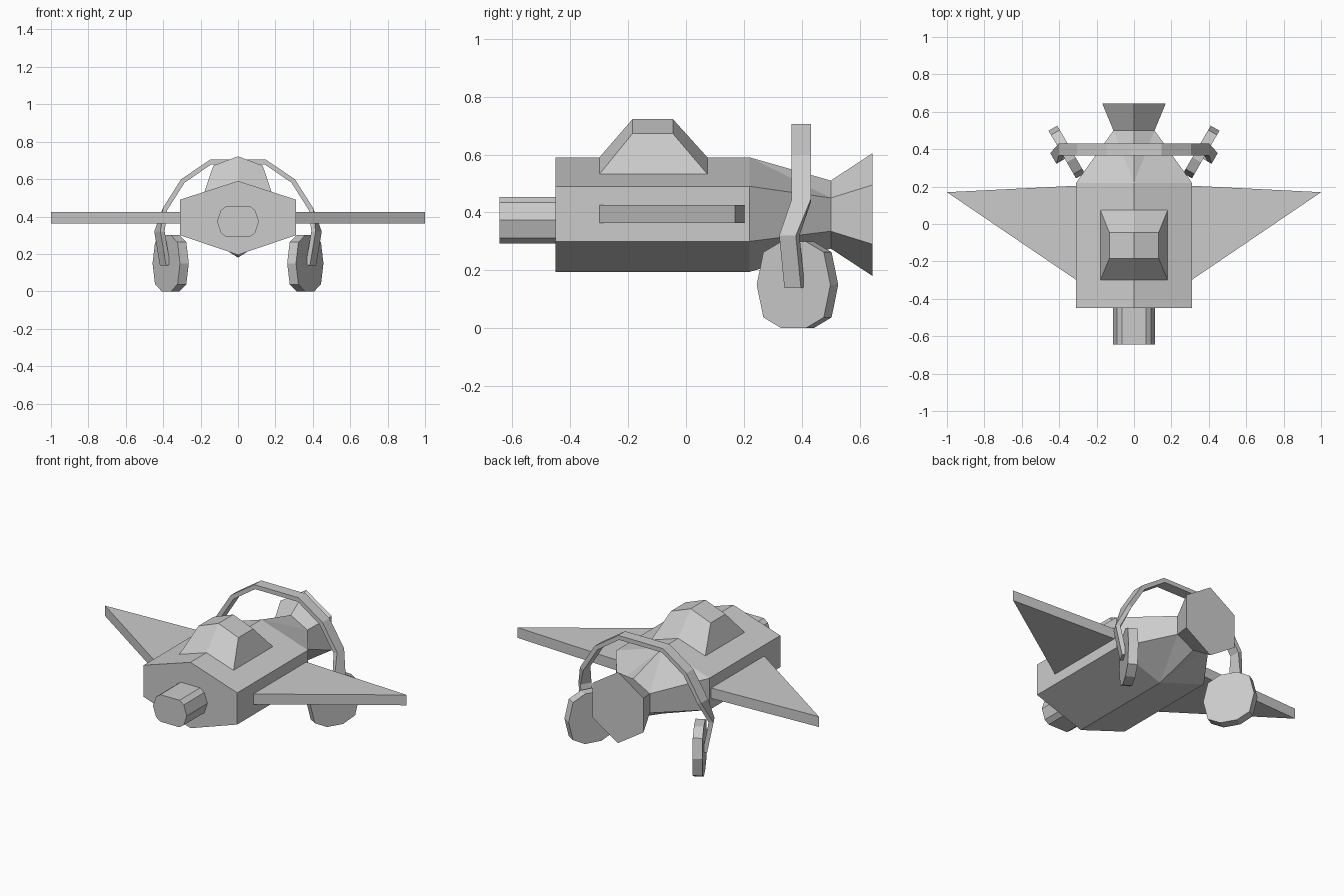
import bpy, bmesh, math
from mathutils import Vector

if "Cube" in bpy.data.objects:
    bpy.data.objects.remove(bpy.data.objects["Cube"], do_unlink=True)

GREY = (0.6, 0.6, 0.6, 1)
grey = bpy.data.materials.new("plain_grey")
grey.use_nodes = True
grey.diffuse_color = GREY
grey.node_tree.nodes["Principled BSDF"].inputs["Base Color"].default_value = GREY


def loft(name, rings, splits=()):
    """Skin closed rings of points and cap both ends; splits are (ring, point, ring, point) creases."""
    bm = bmesh.new()
    vs = [[bm.verts.new(p) for p in ring] for ring in rings]
    n = len(rings[0])
    for a, b in zip(vs, vs[1:]):
        for i in range(n):
            j = (i + 1) % n
            bm.faces.new((a[i], a[j], b[j], b[i]))
    bm.faces.new(vs[0][::-1])
    bm.faces.new(vs[-1])
    for r, i, s, j in splits:
        bmesh.ops.connect_verts(bm, verts=[vs[r][i], vs[s][j]])
    bmesh.ops.recalc_face_normals(bm, faces=bm.faces)
    mesh = bpy.data.meshes.new(name)
    bm.to_mesh(mesh)
    bm.free()
    mesh.materials.append(grey)
    obj = bpy.data.objects.new(name, mesh)
    bpy.context.collection.objects.link(obj)
    return obj


def hexagon(y, half, top, high, low, bottom):
    return [(0, y, top), (half, y, high), (half, y, low),
            (0, y, bottom), (-half, y, low), (-half, y, high)]


def rounded_decagon(w, h, flat):
    """Ten-sided outline with flat top and bottom."""
    right = [(flat * w, h), (0.82 * w, 0.75 * h), (w, 0), (0.82 * w, -0.75 * h), (flat * w, -h)]
    return right + [(-u, v) for u, v in reversed(right)]


# remove the doubled side points, so the outline mirrors cleanly
# fuselage with tapered tail and flared end
loft("fuselage", [
    hexagon(-0.45, 0.31, 0.59, 0.49, 0.30, 0.195),
    hexagon(0.22, 0.31, 0.59, 0.49, 0.30, 0.195),
    hexagon(0.50, 0.11, 0.51, 0.45, 0.335, 0.275),
    hexagon(0.645, 0.17, 0.605, 0.495, 0.29, 0.18),
], splits=[(1, 0, 2, 1), (1, 0, 2, 5), (1, 3, 2, 2), (1, 3, 2, 4)])

# nose barrel
nose = rounded_decagon(0.112, 0.081, 0.57)
loft("nose", [[(u, y, 0.373 + v) for u, v in nose] for y in (-0.645, -0.44)])


# canopy, resting on the sloped roof
def canopy_ring(half, low, high, front, back):
    return [(-half, front, low), (0, front, high), (half, front, low),
            (half, back, low), (0, back, high), (-half, back, low)]


loft("canopy", [canopy_ring(0.18, 0.531, 0.589, -0.30, 0.075),
                canopy_ring(0.132, 0.672, 0.722, -0.185, -0.045)],
     splits=[(1, 1, 1, 4)])

# wings and wheels
TOE = math.radians(30)
tyre = rounded_decagon(0.147, 0.15, 0.33)
for side, s in (("left", 1), ("right", -1)):
    plan = [(0.30, 0.205), (1.0, 0.17), (0.30, -0.305)]
    loft(side + "_wing", [[(s * x, y, z) for x, y in plan] for z in (0.363, 0.425)])

    axle = Vector((math.cos(TOE), -math.sin(TOE), 0))
    along = Vector((math.sin(TOE), math.cos(TOE), 0))
    hub = Vector((0.36, 0.385, 0.15))
    rings = []
    for d in (-0.027, 0.027):
        pts = [hub + axle * d + along * u + Vector((0, 0, v)) for u, v in tyre]
        rings.append([(s * p.x, p.y, p.z) for p in pts])
    loft(side + "_wheel", rings)

# arched strut joining both wheels over the tail: x, y, z, twist
half_path = [(0.39, 0.375, 0.14, TOE), (0.42, 0.357, 0.32, TOE), (0.39, 0.398, 0.44, 0),
             (0.295, 0.398, 0.59, 0), (0.145, 0.692, 0.692, 0)]
half_path[-1] = (0.145, 0.398, 0.692, 0)
path = half_path + [(-x, y, z, -t) for x, y, z, t in reversed(half_path)]
rings = []
for i, (x, y, z, t) in enumerate(path):
    a, b = path[max(i - 1, 0)], path[min(i + 1, len(path) - 1)]
    wide = Vector((math.sin(t), math.cos(t), 0)) * 0.033
    run = Vector((b[0] - a[0], 0, b[2] - a[2]))
    thick = wide.cross(run).normalized() * 0.013
    c = Vector((x, y, z))
    rings.append([c + wide + thick, c - wide + thick, c - wide - thick, c + wide - thick])
loft("strut_arch", rings)
